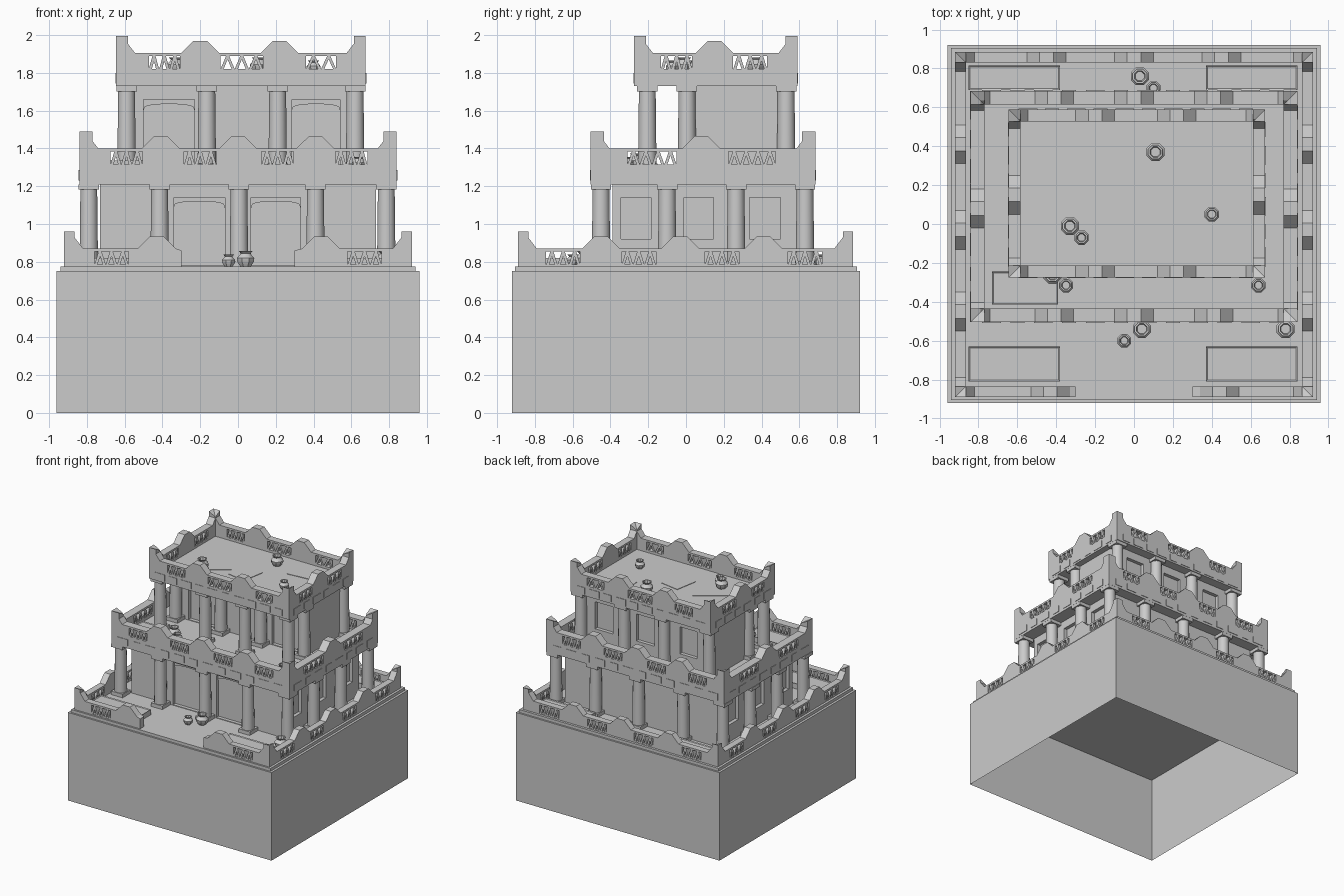
import bpy, bmesh, math
from mathutils import Matrix

if "Cube" in bpy.data.objects:
    bpy.data.objects.remove(bpy.data.objects["Cube"])


def finish(name, bm, smooth=False):
    bmesh.ops.recalc_face_normals(bm, faces=bm.faces)
    me = bpy.data.meshes.new(name)
    bm.to_mesh(me)
    bm.free()
    ob = bpy.data.objects.new(name, me)
    bpy.context.collection.objects.link(ob)
    if smooth:
        bpy.ops.object.select_all(action='DESELECT')
        ob.select_set(True)
        bpy.context.view_layer.objects.active = ob
        bpy.ops.object.shade_smooth_by_angle(angle=math.radians(35))
    return ob


def add_box(bm, x0, x1, y0, y1, z0, z1):
    m = Matrix.Translation(((x0 + x1) / 2, (y0 + y1) / 2, (z0 + z1) / 2)) @ Matrix.Diagonal((x1 - x0, y1 - y0, z1 - z0, 1))
    return bmesh.ops.create_cube(bm, size=1, matrix=m)


def box(name, *b):
    bm = bmesh.new()
    add_box(bm, *b)
    return finish(name, bm)


def lathe(bm, prof, x, y, z, n):
    rings = [[bm.verts.new((x + r * math.cos(2 * math.pi * (i + .5) / n), y + r * math.sin(2 * math.pi * (i + .5) / n), z + h))
              for i in range(n)] for r, h in prof]
    for a, b in zip(rings, rings[1:]):
        for i in range(n):
            bm.faces.new((a[i], a[(i + 1) % n], b[(i + 1) % n], b[i]))
    bm.faces.new(rings[0])
    bm.faces.new(rings[-1])


def wall(name, axis, mid, t, top, z0, holes=(), hz=None, lattice=0):
    """Thin wall along an axis with a stepped top profile and rectangular openings."""
    def height(s):
        for (a, ha), (b, hb) in zip(top, top[1:]):
            if a <= s <= b:
                return ha + (hb - ha) * (s - a) / max(b - a, 1e-9)
        return top[-1][1]
    bm = bmesh.new()
    P = lambda s, z: bm.verts.new((s, mid, z) if axis == 'x' else (mid, s, z))
    cuts = sorted(set([p[0] for p in top] + [e for h in holes for e in h]))
    lo, hi = hz or (z0, z0)
    for a, b in zip(cuts, cuts[1:]):
        hole = any(h[0] - 1e-6 < (a + b) / 2 < h[1] for h in holes)
        bands = [(z0, z0, lo, lo), (lo, lo, hi, hi), (hi, hi, height(b), height(a))]
        for i, (p, q, r, u) in enumerate(bands):
            if (i == 1 and hole) or r - p < 1e-5:
                continue
            bm.faces.new((P(a, p), P(b, q), P(b, r), P(a, u)))
    bmesh.ops.remove_doubles(bm, verts=bm.verts, dist=1e-4)
    # zigzag bars in the openings
    if lattice:
        w = .016
        for a, b in holes:
            n = max(2, round((b - a) / lattice))
            st = (b - a) / n
            for i in range(n):
                l, r = a + i * st, a + (i + 1) * st
                m = (l + r) / 2
                bm.faces.new((P(l, lo), P(l + w, lo), P(m + w / 2, hi), P(m - w / 2, hi)))
                bm.faces.new((P(r - w, lo), P(r, lo), P(m + w / 2, hi), P(m - w / 2, hi)))
    ob = finish(name, bm)
    mod = ob.modifiers.new('thickness', 'SOLIDIFY')
    mod.thickness, mod.offset = t, 0
    return ob


def crest(a, b, h, peaks, ends=(1, 1)):
    p = [(a, h + .09), (a + .05, h + .065), (a + .10, h)] if ends[0] else [(a, h - .01)]
    for c in peaks:
        p += [(c - .1, h), (c - .035, h + .065), (c + .035, h + .065), (c + .1, h)]
    p += [(b - .10, h), (b - .05, h + .065), (b, h + .09)] if ends[1] else [(b, h - .01)]
    return p


def spans(cs):
    return [(c - w / 2, c + w / 2) for c, w in cs]


def parapet(name, x0, x1, y0, y1, z0, h, t, xp, xw, yp, yw, front=True):
    hz = (h - .085, h - .015)
    for side, y in (('front', y0 + t / 2), ('back', y1 - t / 2)):
        if side == 'back' or front:
            wall(f'{name}_{side}', 'x', y, t, crest(x0, x1, h, xp), z0, spans(xw), hz, .065)
    for side, x in (('left', x0 + t / 2), ('right', x1 - t / 2)):
        wall(f'{name}_{side}', 'y', x, t, crest(y0, y1, h, yp), z0, spans(yw), hz, .065)


def columns(name, pts, z0, z1, r):
    bm = bmesh.new()
    for x, y in pts:
        lathe(bm, [(r, 0), (r * .9, z1 - z0)], x, y, z0, 16)
        for a, b in ((z0, z0 + .03), (z1 - .028, z1)):
            add_box(bm, x - r - .004, x + r + .004, y - r - .004, y + r + .004, a, b)
    finish(name, bm, True)


def beam_ends(name, x0, x1, y0, y1, z0, z1, nx, ny):
    bm = bmesh.new()
    e = .004
    for a, b, n, ax in ((x0, x1, nx, 0), (y0, y1, ny, 1)):
        for i in range(n):
            c = a + (b - a) * (i + .8) / (n + .6)
            w = .048 if i % 2 == 0 else .036
            for lo, hi in (((y0, y1), (x0, x1))[ax],) * 1:
                for f in (lo, hi):
                    if ax == 0:
                        add_box(bm, c - w, c + w, f - e, f + e, z0, z1)
                    else:
                        add_box(bm, f - e, f + e, c - w, c + w, z0, z1)
    finish(name, bm)


# hollow plinth and terrace slab
bm = bmesh.new()
add_box(bm, -.96, .96, -.92, .92, 0, .75)
bm.faces.ensure_lookup_table()
bmesh.ops.delete(bm, geom=[min(bm.faces, key=lambda f: f.calc_center_median().z)], context='FACES_ONLY')
finish('plinth', bm)
box('terrace_slab', -.94, .94, -.905, .905, .75, .775)

# ground terrace parapet with a front entrance gap
yw1 = [(-.65, .18), (-.25, .18), (.19, .18), (.63, .18)]
parapet('terrace_parapet', -.92, .92, -.89, .885, .77, .87, .055, [-.45, 0, .45],
        [(-.67, .18), (-.22, .18), (.22, .18), (.67, .18)], [-.45, -.03, .41], yw1, front=False)
for nm, a, b, c, e in (('left', -.92, -.3, -.43, (1, 0)), ('right', .3, .92, .44, (0, 1))):
    wall(f'terrace_parapet_front_{nm}', 'x', -.8625, .055, crest(a, b, .87, [c], e), .77,
         spans([(math.copysign(.67, c), .18)]), (.785, .855), .065)

# planters
for i, (a, b, c, d, z) in enumerate(((-.85, -.38, -.81, -.63, .775), (.37, .84, -.81, -.63, .775), (-.85, -.38, .69, .815, .775),
                                     (.37, .84, .69, .815, .775), (-.73, -.39, -.415, -.245, 1.29))):
    bm = bmesh.new()
    add_box(bm, a, b, c, d, z, z + .045)
    f = max(bm.faces, key=lambda f: f.calc_center_median().z)
    bmesh.ops.inset_region(bm, faces=[f], thickness=.01, depth=-.006)
    finish(f'planter_{i}', bm)

# lower storey: core, walls with recessed doors and windows, columns
flat = lambda a, b, h: [(a, h), (b, h)]
box('lower_core', -.70, .70, -.36, .56, .775, 1.21)
wall('lower_wall_front', 'x', -.375, .03, flat(-.73, .73, 1.21), .775, [(-.34, -.07), (.07, .33)], (.78, 1.14))
wall('lower_wall_back', 'x', .575, .03, flat(-.73, .73, 1.21), .775)
for nm, x in (('left', -.715), ('right', .715)):
    wall(f'lower_wall_{nm}', 'y', x, .03, flat(-.39, .59, 1.21), .775,
         [(-.345, -.185), (-.01, .145), (.335, .50)], (.92, 1.14))
lx = [-.79, -.415, .005, .41, .785]
columns('lower_columns', [(x, y) for x in lx for y in (-.45, .63)] + [(x, y) for x in (-.79, .785) for y in (-.10, .265)],
        .775, 1.21, .05)

# middle terrace
box('middle_slab', -.80, .80, -.46, .65, 1.21, 1.29)
parapet('middle_parapet', -.84, .84, -.505, .685, 1.21, 1.40, .07, [-.41, 0, .41],
        [(-.59, .17), (-.2, .17), (.21, .17), (.6, .17)], [.08], [(-.18, .26), (.35, .25)])
beam_ends('middle_beam_ends', -.84, .84, -.505, .685, 1.23, 1.285, 12, 8)

# upper storey with open front portico
box('upper_core', -.55, .58, .08, .48, 1.29, 1.74)
wall('upper_wall_front', 'x', .065, .03, flat(-.59, .62, 1.74), 1.29, [(-.5, -.23), (.285, .54)], (1.295, 1.66))
wall('upper_wall_back', 'x', .495, .03, flat(-.59, .62, 1.74), 1.29, [(-.46, -.30), (-.06, .11), (.33, .50)], (1.43, 1.66))
wall('upper_wall_left', 'y', -.57, .04, flat(.05, .51, 1.74), 1.29)
wall('upper_wall_right', 'y', .60, .04, flat(.05, .51, 1.74), 1.29)
columns('upper_columns', [(x, y) for x in (-.59, -.165, .21, .62) for y in (-.205, .005, .53)], 1.29, 1.73, .05)

# top roof
box('roof_slab', -.60, .63, -.23, .55, 1.73, 1.80)
parapet('roof_parapet', -.645, .675, -.275, .59, 1.73, 1.905, .062, [-.2, .22],
        [(-.39, .165), (.02, .225), (.44, .16)], [.15], [(-.05, .165), (.34, .18)])
beam_ends('roof_beam_ends', -.645, .675, -.275, .59, 1.745, 1.80, 10, 6)

# door arches and window lintels as thin panels inside the recesses
bm = bmesh.new()
for a, b, y, z in ((-.34, -.07, -.362, 1.105), (.07, .33, -.362, 1.105), (-.5, -.23, .078, 1.62), (.285, .54, .078, 1.62)):
    n, m, hw = 10, (a + b) / 2, (b - a) / 2
    arc = [(m - hw * math.cos(math.pi * i / n), z - .02 + .035 * math.sin(math.pi * i / n) ** .5 if 0 < i < n else z - .02)
           for i in range(n + 1)]
    f = bm.faces.new([bm.verts.new((x, y - .008, zz)) for x, zz in arc + [(b, z + .04), (a, z + .04)]])
finish('door_arches', bm)

# pots
bm = bmesh.new()
prof = [(.6, 0), (.95, .025), (1, .045), (.6, .065), (.55, .07), (.8, .082), (.6, .082), (.5, .06)]
for x, y, z, r in ((-.05, -.6, .775, .038), (.04, -.54, .775, .05), (.78, -.54, .775, .05), (.03, .76, .775, .05),
                   (.1, .7, .775, .038), (-.42, -.26, 1.29, .05), (-.35, -.315, 1.29, .04), (.64, -.315, 1.29, .04),
                   (.11, .37, 1.8, .05), (.4, .05, 1.8, .04), (-.33, -.01, 1.8, .05), (-.27, -.07, 1.8, .04)):
    lathe(bm, [(r * a, h * r / .05) for a, h in prof], x, y, z, 8)
finish('pots', bm, True)

# rugs
for i, (x, y, z, w, d, a) in enumerate(((-.01, -.315, 1.29, .17, .11, -12), (-.3, .08, 1.8, .3, .17, 35),
                                        (0, .1, 1.8, .17, .2, -10), (.4, .37, 1.8, .28, .16, 5))):
    ob = box(f'rug_{i}', -w / 2, w / 2, -d / 2, d / 2, 0, .004)
    ob.location = (x, y, z)
    ob.rotation_euler.z = math.radians(a)
